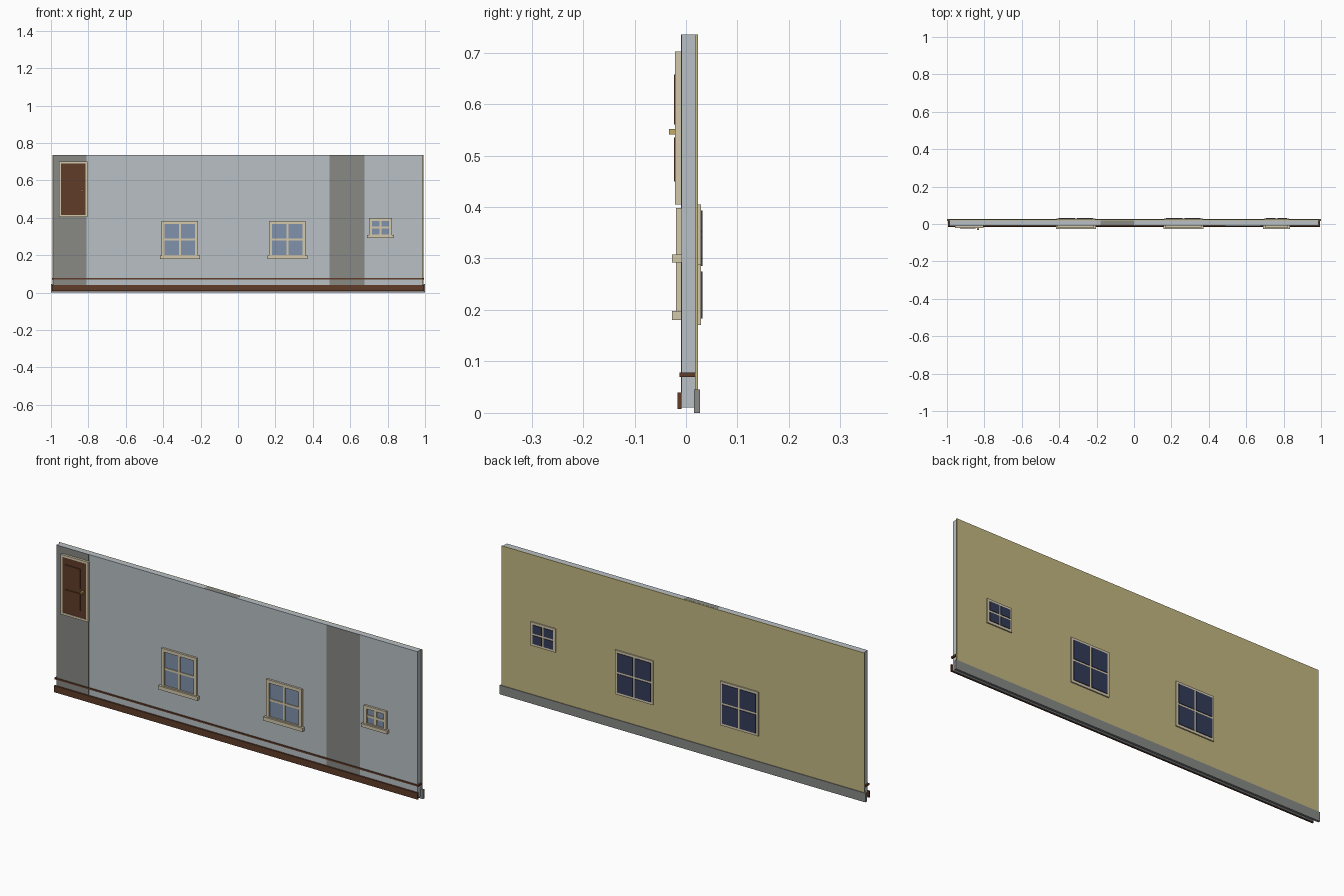
import bpy

if "Cube" in bpy.data.objects:
    bpy.data.objects.remove(bpy.data.objects["Cube"])


def lin(c):
    c /= 255
    return c / 12.92 if c <= 0.04045 else ((c + 0.055) / 1.055) ** 2.4


def material(name, r, g, b):
    m = bpy.data.materials.new(name)
    m.diffuse_color = (lin(r), lin(g), lin(b), 1)
    m.use_nodes = True
    m.node_tree.nodes["Principled BSDF"].inputs["Base Color"].default_value = m.diffuse_color
    return m


PAINT = material("pale blue grey paint", 184, 192, 197)
GREY = material("bare plaster grey", 136, 137, 132)
SIDING = material("ochre siding", 196, 184, 130)
TRIM = material("cream trim", 212, 200, 172)
BROWN = material("dark brown wood", 96, 60, 40)
STONE = material("foundation grey", 136, 138, 136)
GLASS = material("inside glass blue", 128, 146, 172)
NAVY = material("outside glass navy", 52, 60, 88)
BRASS = material("brass", 196, 172, 100)


def boxes(name, mat, *parts):
    """One object from boxes given as (x0, x1, y0, y1, z0, z1)."""
    verts, faces = [], []
    for x0, x1, y0, y1, z0, z1 in parts:
        n = len(verts)
        verts += [(x, y, z) for z in (z0, z1) for y in (y0, y1) for x in (x0, x1)]
        for f in ((0, 2, 3, 1), (4, 5, 7, 6), (0, 1, 5, 4),
                  (2, 6, 7, 3), (0, 4, 6, 2), (1, 3, 7, 5)):
            faces.append([n + i for i in f])
    me = bpy.data.meshes.new(name)
    me.from_pydata(verts, [], faces)
    me.materials.append(mat)
    ob = bpy.data.objects.new(name, me)
    bpy.context.collection.objects.link(ob)
    return ob


def ring(x0, x1, y0, y1, z0, z1, t):
    """Four bars around a rectangle, bar width t."""
    return [(x0, x0 + t, y0, y1, z0, z1), (x1 - t, x1, y0, y1, z0, z1),
            (x0 + t, x1 - t, y0, y1, z1 - t, z1), (x0 + t, x1 - t, y0, y1, z0, z0 + t)]


# Wall, outer siding, foundation strip
boxes("wall", PAINT, (-0.987, 0.987, -0.009, 0.0185, 0.01, 0.735))
boxes("siding", SIDING, (-0.993, 0.993, 0.0185, 0.0235, 0.04, 0.735))
boxes("foundation", STONE, (-1, 1, 0.016, 0.027, 0, 0.045))

# Grey patches on the inner face and on the top
boxes("grey_patches", GREY,
      (-0.987, -0.81, -0.0095, -0.008, 0.012, 0.735),
      (0.49, 0.675, -0.0095, -0.008, 0.012, 0.735),
      (-0.18, 0, -0.009, 0.0185, 0.734, 0.7355))

# Baseboard and rail
boxes("baseboard", BROWN, (-0.995, 0.995, -0.017, -0.009, 0.008, 0.04))
boxes("rail", BROWN, (-0.995, 0.995, -0.013, 0.018, 0.07, 0.078))

# Door with frame, raised panels and knob
boxes("door_frame", TRIM, *ring(-0.957, -0.805, -0.021, -0.009, 0.405, 0.702, 0.011))
boxes("door", BROWN, (-0.946, -0.816, -0.019, -0.009, 0.41, 0.691))
boxes("door_panels", BROWN,
      (-0.93, -0.847, -0.0235, -0.019, 0.45, 0.535),
      (-0.93, -0.847, -0.0235, -0.019, 0.56, 0.657))
boxes("door_knob", BRASS, (-0.84, -0.829, -0.033, -0.019, 0.541, 0.552))


def window(name, cx, hw, z0, z1, bar, sill, back_z0, back_z1, edge):
    """Window seen from both sides: hw is the inner frame half width."""
    # inner side: frame, cross bars, sill, glass
    cz, b = (z0 + z1) / 2, bar / 2
    inner = ring(cx - hw, cx + hw, -0.019, -0.009, z0, z1, edge)
    inner += [(cx - b, cx + b, -0.016, -0.009, z0 + edge, z1 - edge),
              (cx - hw + edge, cx + hw - edge, -0.0158, -0.009, cz - b, cz + b)]
    boxes(name + "_frame", TRIM, *inner)
    boxes(name + "_sill", TRIM, (cx - hw - 0.01, cx + hw + 0.01, -0.027, -0.009, *sill))
    boxes(name + "_glass", GLASS,
          (cx - hw + edge, cx + hw - edge, -0.012, -0.009, z0 + edge, z1 - edge))
    # outer side: frame plate with four raised panes
    bw, e, g = hw + 0.007, 0.012, 0.005
    bz = (back_z0 + back_z1) / 2
    boxes(name + "_outer_frame", TRIM, (cx - bw, cx + bw, 0.022, 0.0295, back_z0, back_z1))
    boxes(name + "_outer_panes", NAVY, *[
        (xa, xb, 0.029, 0.0325, za, zb)
        for xa, xb in ((cx - bw + e, cx - g), (cx + g, cx + bw - e))
        for za, zb in ((back_z0 + e, bz - g), (bz + g, back_z1 - e))])


for label, cx in (("left_window", -0.311), ("middle_window", 0.264)):
    window(label, cx, 0.097, 0.185, 0.384, 0.011, (0.18, 0.198), 0.171, 0.389, 0.016)
window("small_window", 0.762, 0.061, 0.297, 0.398, 0.011, (0.292, 0.308), 0.288, 0.405, 0.015)
